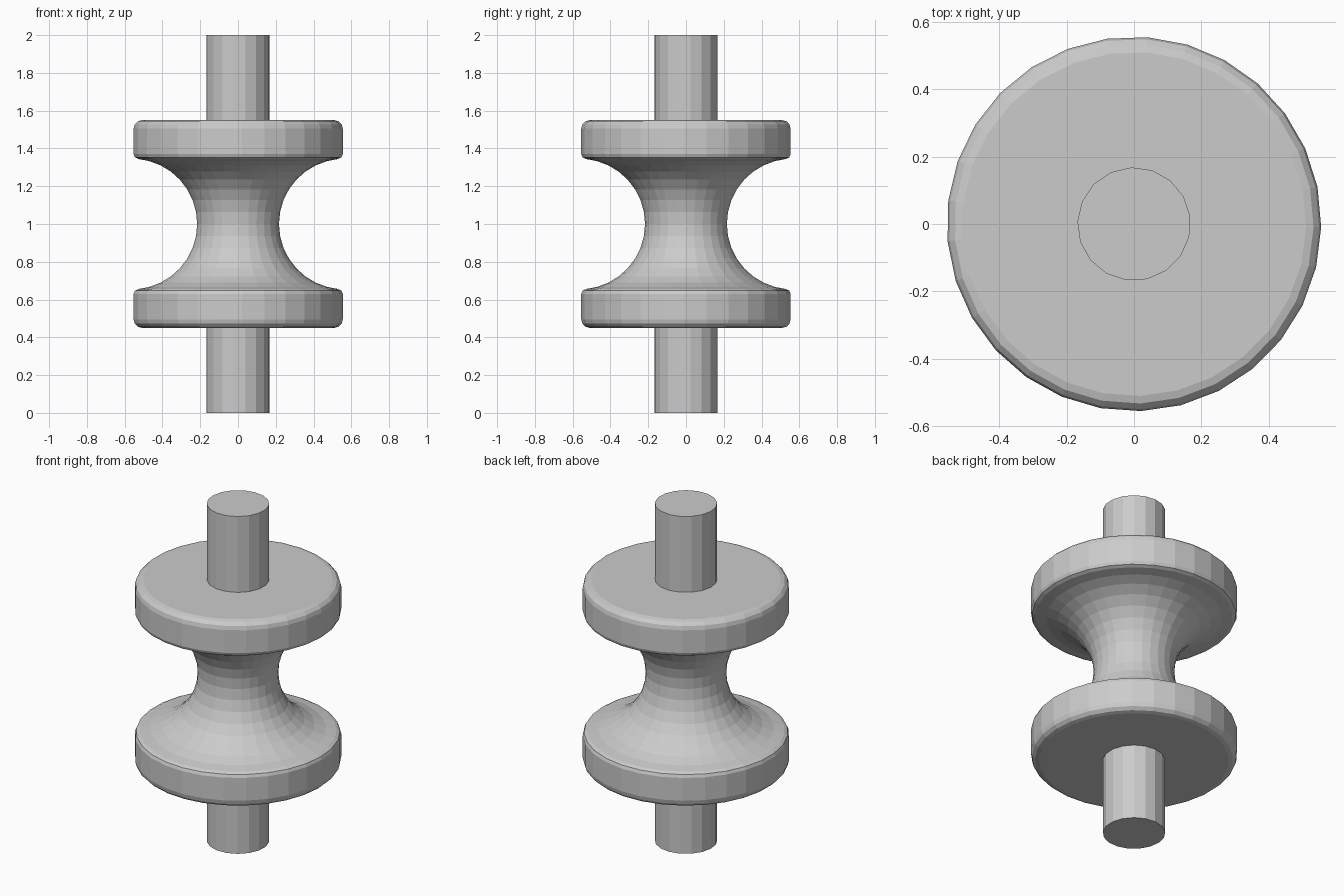
import bpy, bmesh, math

if "Cube" in bpy.data.objects:
    bpy.data.objects.remove(bpy.data.objects["Cube"])

# Single plain grey
grey = bpy.data.materials.new("plain grey")
grey.use_nodes = True
colour = (0.6, 0.6, 0.6, 1)
grey.diffuse_color = colour
grey.node_tree.nodes["Principled BSDF"].inputs["Base Color"].default_value = colour


def arc(cr, cz, radius, start, end, steps):
    """Points (r, z) along an arc, angles in degrees."""
    angles = [math.radians(start + (end - start) * i / steps) for i in range(steps + 1)]
    return [(cr + radius * math.cos(a), cz + radius * math.sin(a)) for a in angles]


def lathe(name, profile, sides, turn):
    """Revolve a bottom-to-top profile and cap both ends."""
    bm = bmesh.new()
    rings = []
    for r, z in profile:
        angles = [math.radians(turn) + math.tau * i / sides for i in range(sides)]
        rings.append([bm.verts.new((r * math.cos(a), r * math.sin(a), z)) for a in angles])
    for low, high in zip(rings, rings[1:]):
        for i in range(sides):
            j = (i + 1) % sides
            bm.faces.new((low[i], low[j], high[j], high[i]))
    bm.faces.new(rings[0][::-1])
    bm.faces.new(rings[-1])
    mesh = bpy.data.meshes.new(name)
    bm.to_mesh(mesh)
    bm.free()
    mesh.materials.append(grey)
    obj = bpy.data.objects.new(name, mesh)
    bpy.context.collection.objects.link(obj)
    return obj


# Grooved wheel: rounded lower rim, concave waist, mirrored rounded upper rim
rim, edge = 0.555, 0.045
lower_rim = arc(rim - edge, 0.45 + edge, edge, -90, 0, 3)
lower_rim += [(rim, 0.63), (0.548, 0.647), (0.53, 0.656)]
groove = arc(0.562, 1.0, 0.345, 255, 105, 14)
upper_rim = [(r, 2 - z) for r, z in reversed(lower_rim)]
lathe("grooved_wheel", lower_rim + groove + upper_rim, 29, -1)

# Axle through the wheel, showing at both ends
lathe("axle", [(0.168, 0), (0.168, 2)], 17, 135)
